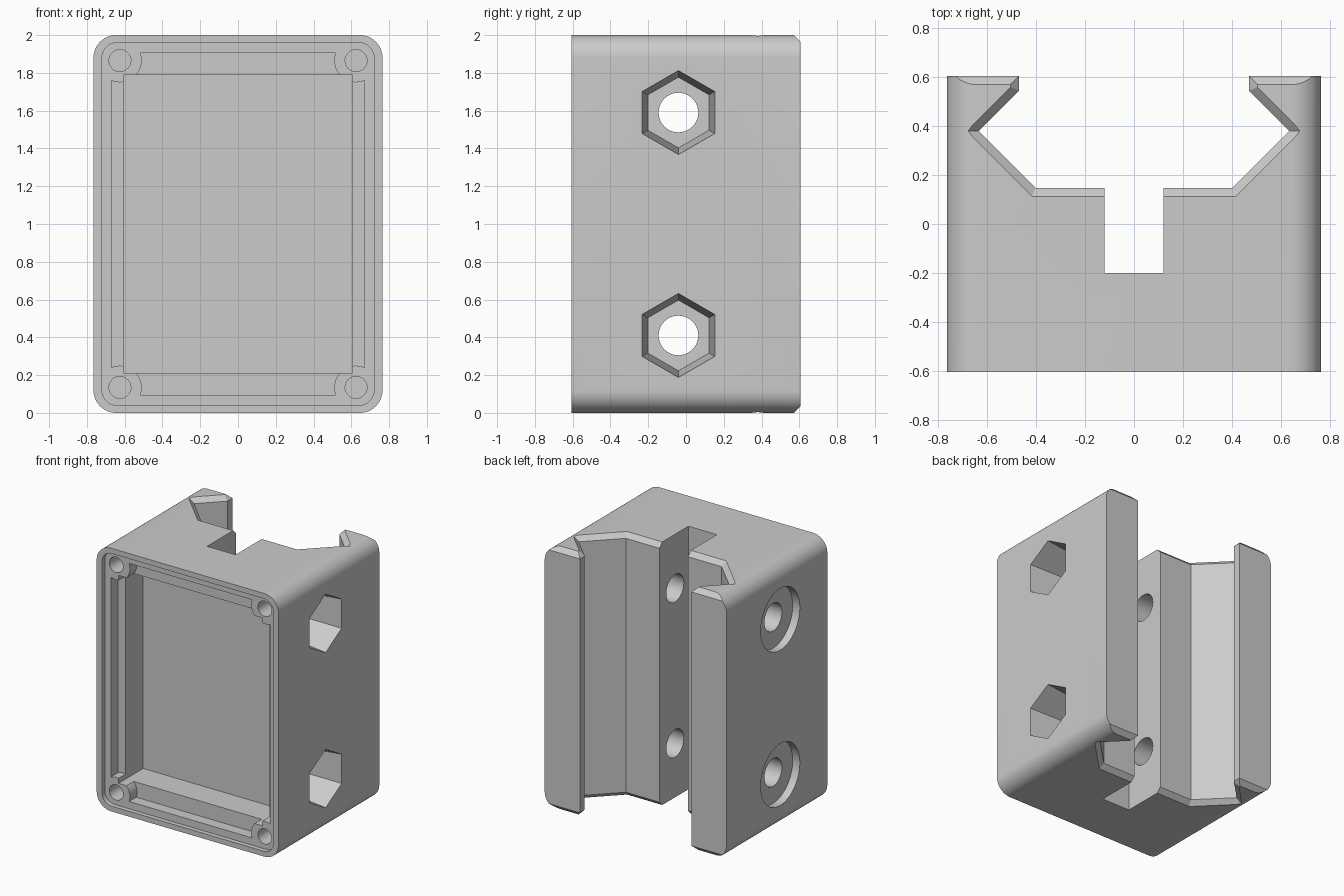
import bpy, bmesh
from math import sin, cos, pi, atan2, sqrt, radians
from mathutils import Vector

if "Cube" in bpy.data.objects:
    bpy.data.objects.remove(bpy.data.objects["Cube"])

HALF_X, HALF_Y, HEIGHT = 0.765, 0.605, 2.0
MID = HEIGHT / 2
CHAMFER = 0.035

grey = bpy.data.materials.new("plain_grey")
grey.use_nodes = True
grey.diffuse_color = (0.6, 0.6, 0.6, 1)
grey.node_tree.nodes["Principled BSDF"].inputs["Base Color"].default_value = (0.6, 0.6, 0.6, 1)


def loft(name, rings):
    """Closed solid through matching rings of points."""
    bm = bmesh.new()
    rows = [[bm.verts.new(p) for p in ring] for ring in rings]
    n = len(rows[0])
    for a, b in zip(rows, rows[1:]):
        for i in range(n):
            j = (i + 1) % n
            bm.faces.new((a[i], a[j], b[j], b[i]))
    bm.faces.new(rows[0])
    bm.faces.new(rows[-1])
    bmesh.ops.recalc_face_normals(bm, faces=bm.faces)
    mesh = bpy.data.meshes.new(name)
    bm.to_mesh(mesh)
    bm.free()
    mesh.materials.append(grey)
    obj = bpy.data.objects.new(name, mesh)
    bpy.context.collection.objects.link(obj)
    return obj


def along_y(name, profile, y0, y1):
    return loft(name, [[(x, y, MID + z) for x, z in profile] for y in (y0, y1)])


def along_x(name, y, z, sides, x0, r0, x1, r1):
    def ring(x, r):
        return [(x, y + r * sin(2 * pi * i / sides), z + r * cos(2 * pi * i / sides))
                for i in range(sides)]
    return loft(name, [ring(x0, r0), ring(x1, r1)])


def rounded_rect(hx, hz, r, seg=12):
    pts = []
    for k, (sx, sz) in enumerate([(1, 1), (-1, 1), (-1, -1), (1, -1)]):
        for i in range(seg + 1):
            a = (k + i / seg) * pi / 2
            pts.append((sx * (hx - r) + r * cos(a), sz * (hz - r) + r * sin(a)))
    return pts


def rect(hx, hz):
    return [(hx, hz), (-hx, hz), (-hx, -hz), (hx, -hz)]


def cut(body, cutter):
    cutter.hide_render = True
    mod = body.modifiers.new("cut", "BOOLEAN")
    mod.operation = "DIFFERENCE"
    mod.solver = "EXACT"
    mod.object = cutter
    bpy.context.view_layer.objects.active = body
    bpy.ops.object.modifier_apply(modifier=mod.name)
    bpy.data.objects.remove(cutter)


# Rounded block with the back top and bottom edges chamfered
body = along_y("clamp_housing", rounded_rect(HALF_X, MID, 0.12), -HALF_Y, HALF_Y)
bm = bmesh.new()
bm.from_mesh(body.data)
for side in (1, -1):
    res = bmesh.ops.bisect_plane(
        bm, geom=bm.verts[:] + bm.edges[:] + bm.faces[:],
        plane_co=Vector((0, HALF_Y, MID + side * (MID - CHAMFER))),
        plane_no=Vector((0, 1, side)).normalized(), clear_outer=True)
    edges = [e for e in res["geom_cut"] if isinstance(e, bmesh.types.BMEdge)]
    bmesh.ops.edgeloop_fill(bm, edges=edges)
bmesh.ops.recalc_face_normals(bm, faces=bm.faces)
bm.to_mesh(body.data)
bm.free()


# Clamping channel, flared at both ends
def channel_ring(z, o):
    half = [(0.403 + 0.414 * o, 0.148 - o), (0.635 + 1.414 * o, 0.38),
            (0.47 + o, 0.545 + 0.414 * o), (0.47 + o, 0.8)]
    return [(x, y, z) for x, y in half] + [(-x, y, z) for x, y in reversed(half)]


c = CHAMFER
cut(body, loft("channel_cutter", [
    channel_ring(-c, 2 * c), channel_ring(c, 0),
    channel_ring(HEIGHT - c, 0), channel_ring(HEIGHT + c, 2 * c)]))

# Centre slot
cut(body, along_y("slot_cutter", rect(0.12, MID + 0.1), -0.2, 0.4))

# Front: lid recess, inner step around corner posts, deep cavity
cut(body, along_y("lid_recess_cutter", rounded_rect(0.72, 0.96, 0.08), -0.7, -0.57))

STEP_X, STEP_Z, POST_X, POST_Z, POST_R = 0.67, 0.905, 0.625, 0.865, 0.115
dx, dz = STEP_X - POST_X, STEP_Z - POST_Z
a0 = atan2(-sqrt(POST_R ** 2 - dx ** 2), dx)
a1 = atan2(dz, -sqrt(POST_R ** 2 - dz ** 2)) - 2 * pi
arc = [(POST_X + POST_R * cos(a), POST_Z + POST_R * sin(a))
       for a in (a0 + (a1 - a0) * i / 16 for i in range(17))]
step = []
for sx, sz in [(1, 1), (-1, 1), (-1, -1), (1, -1)]:
    corner = [(sx * x, sz * z) for x, z in arc]
    step += corner if sx == sz else corner[::-1]
cut(body, along_y("step_cutter", step, -0.65, -0.485))
cut(body, along_y("cavity_cutter", rect(0.605, 0.79), -0.66, -0.275))

# Screw holes in the corner posts
for sx in (1, -1):
    for sz in (1, -1):
        hole = [(sx * POST_X + 0.058 * cos(i * pi / 16), sz * POST_Z + 0.058 * sin(i * pi / 16))
                for i in range(32)]
        cut(body, along_y("post_hole_cutter", hole, -0.68, -0.3))

# Cross bolts: through hole, tapered hex nut pocket, round head recess
for z in (0.41, 1.59):
    y = -0.04
    cut(body, along_x("bolt_hole_cutter", y, z, 40, -1, 0.105, 1, 0.105))
    cut(body, along_x("nut_pocket_cutter", y, z, 6, 0.445, 0.187, 0.797, 0.2255))
    cut(body, along_x("bolt_head_cutter", y, z, 48, -1, 0.235, -0.705, 0.235))

# Smooth the curves, keep edges crisp
bpy.ops.object.select_all(action="DESELECT")
body.select_set(True)
bpy.context.view_layer.objects.active = body
bpy.ops.object.shade_smooth_by_angle(angle=radians(25))
